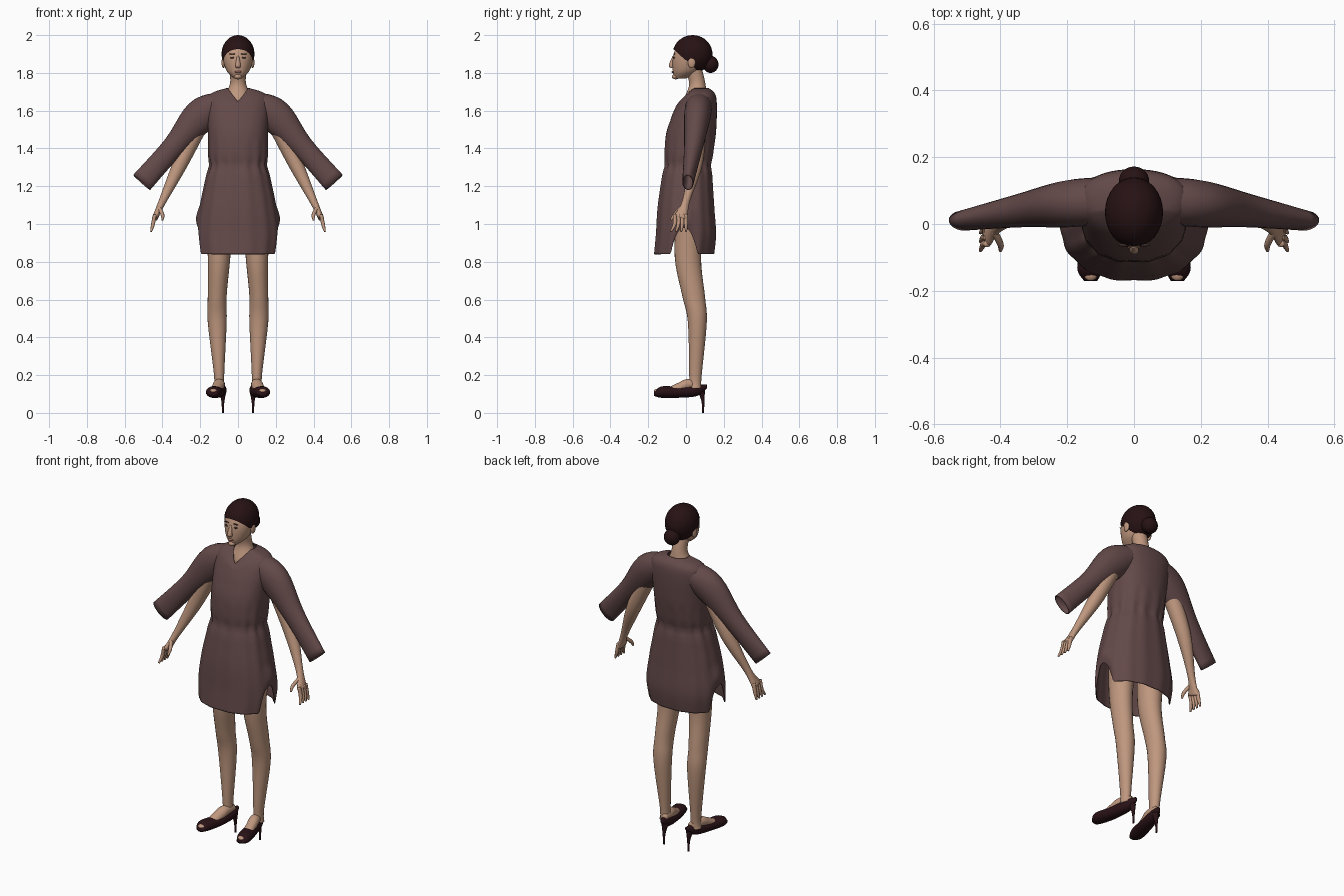
import bpy, bmesh, math
from mathutils import Vector, Matrix

if "Cube" in bpy.data.objects:
    bpy.data.objects.remove(bpy.data.objects["Cube"])


def material(name, red, green, blue):
    mat = bpy.data.materials.new(name)
    mat.use_nodes = True
    mat.diffuse_color = (red, green, blue, 1)
    bsdf = mat.node_tree.nodes["Principled BSDF"]
    bsdf.inputs["Base Color"].default_value = mat.diffuse_color
    bsdf.inputs["Roughness"].default_value = .8
    return mat


SKIN = material("skin", .52, .31, .21)
CLOTH = material("mauve cloth", .125, .066, .066)
HAIR = material("dark brown hair", .02, .006, .007)
LEATHER = material("dark leather", .022, .006, .008)
LIPS = material("lips", .36, .15, .12)
EYES = material("eyes", .05, .03, .025)
X_AXIS, Y_AXIS, Z_AXIS = Matrix.Identity(3)
LEVEL = (X_AXIS, Y_AXIS)
UPRIGHT = (X_AXIS, Z_AXIS)


def finish(bm, name, mat, mirror=False, thickness=0):
    bmesh.ops.recalc_face_normals(bm, faces=bm.faces)
    for face in bm.faces:
        face.smooth = True
    mesh = bpy.data.meshes.new(name)
    bm.to_mesh(mesh)
    bm.free()
    mesh.materials.append(mat)
    obj = bpy.data.objects.new(name, mesh)
    bpy.context.collection.objects.link(obj)
    if mirror:
        obj.modifiers.new("other side", "MIRROR").use_mirror_merge = False
    if thickness:
        obj.modifiers.new("thickness", "SOLIDIFY").thickness = thickness


def smooth_rings(keys, steps):
    """Pass a smooth curve through key rings (x, y, z, radius[, depth radius])."""
    keys = [Vector((*key[:4], key[-1])) for key in keys]
    last = len(keys) - 1
    slopes = [(keys[min(i + 1, last)] - keys[max(i - 1, 0)]) / 2 for i in range(last + 1)]
    rings = []
    for i in range(last):
        for step in range(steps):
            t = step / steps
            ease = t * t * (3 - 2 * t)
            rings.append(keys[i].lerp(keys[i + 1], ease)
                         + slopes[i] * t * (1 - t) ** 2
                         - slopes[i + 1] * t * t * (1 - t))
    return rings + [keys[last]]


def loft(name, keys, mat, axes=None, sides=24, steps=5, power=2, caps=True,
         shape=None, **options):
    """Skin the rings; without fixed axes they turn to follow the path."""
    bm = bmesh.new()
    rings = smooth_rings(keys, steps)
    centres = [Vector(ring[:3]) for ring in rings]
    loops = []
    for i, (centre, ring) in enumerate(zip(centres, rings)):
        if axes:
            across, depth = axes
        else:
            ahead = centres[min(i + 1, len(centres) - 1)]
            along = (ahead - centres[max(i - 1, 0)]).normalized()
            depth = (Y_AXIS - along * along.y).normalized()
            across = depth.cross(along)
        loop = []
        for k in range(sides):
            angle = math.tau * k / sides
            cosine, sine = math.cos(angle), math.sin(angle)
            u = math.copysign(abs(cosine) ** (2 / power), cosine) * ring[3]
            v = math.copysign(abs(sine) ** (2 / power), sine) * ring[4]
            point = centre + across * u + depth * v
            loop.append(bm.verts.new(shape(point, angle) if shape else point))
        loops.append(loop)
    for lower, upper in zip(loops, loops[1:]):
        for k in range(sides):
            after = (k + 1) % sides
            bm.faces.new((lower[k], lower[after], upper[after], upper[k]))
    if caps:
        bm.faces.new(loops[0])
        bm.faces.new(loops[-1])
    finish(bm, name, mat, **options)


def ball(name, location, size, mat, cut=None, **options):
    bm = bmesh.new()
    bmesh.ops.create_uvsphere(
        bm, u_segments=32, v_segments=20, radius=1,
        matrix=Matrix.LocRotScale(Vector(location), None, Vector(size)))
    if cut:
        point, normal = cut
        bmesh.ops.bisect_plane(bm, geom=bm.verts[:] + bm.edges[:] + bm.faces[:],
                               plane_co=point, plane_no=normal, clear_outer=True)
    finish(bm, name, mat, **options)


# Dress shell: V neck, gathered waist and rounded slits at the sides of the hem
COLLAR, CHEST, WAIST, HIP, HEM = 1.72, 1.55, 1.31, 1.1, .84


def drape(point, angle):
    cosine, sine = math.cos(angle), math.sin(angle)
    pinch = math.exp(-((point.z - WAIST) / .03) ** 2)
    folds = .01 + .02 * pinch if point.z < CHEST - .1 else 0
    scale = 1 - .07 * pinch + folds * math.cos(14 * angle)
    point.x *= scale
    point.y *= scale
    if point.z > CHEST and sine < 0:
        neckline = max(0, 1 - abs(cosine) / .9)
        dip = .07 * neckline * (point.z - CHEST) / (COLLAR - CHEST)
        point.z -= dip
        point.y -= .7 * dip
    elif point.z < HIP:
        slit = max(0, 1 - (sine / .4) ** 2)
        point.z += .14 * slit * (HIP - point.z) / (HIP - HEM)
    return point


loft("dress", [(0, .07, COLLAR, .06, .05), (0, .07, 1.67, .16, .09),
               (0, .03, 1.5, .16, .13), (0, .01, WAIST, .16, .13),
               (0, 0, HIP, .2, .15), (0, 0, .95, .22, .16), (0, -.01, HEM, .21, .16)],
     CLOTH, LEVEL, sides=112, steps=8, power=2.3, caps=False, shape=drape,
     thickness=.005)

# Wide open sleeves
loft("sleeve", [(.1, .07, 1.63, .07), (.2, .06, 1.57, .09, .07),
                (.34, .04, 1.41, .06, .05), (.51, .01, 1.22, .06, .03)],
     CLOTH, caps=False, mirror=True, thickness=.005)

# Arms, with four spread fingers and a thumb
loft("arm", [(.17, .06, 1.6, .05), (.3, .05, 1.33, .04), (.4, 0, 1.12, .02),
             (.44, -.03, 1.03, .015, .04)], SKIN, mirror=True)
for n in range(4):
    root, tip = -.06 + .02 * n, -.08 + .027 * n
    loft(f"finger_{n + 1}", [(.44, root, 1.05, .01), (.45, root, 1, .01),
                             (.46, tip, .96, .005)], SKIN, sides=10, mirror=True)
loft("thumb", [(.42, -.02, 1.09, .01), (.4, -.06, 1.05, .01), (.4, -.08, 1.02, .005)],
     SKIN, sides=10, mirror=True)

# Legs and feet
loft("leg", [(.1, .03, HIP, .08), (.1, .01, .83, .06, .07), (.11, .04, .62, .05, .06),
             (.11, .06, .48, .05), (.1, .05, .2, .027, .033), (.1, .05, .13, .03)],
     SKIN, LEVEL, mirror=True)
loft("foot", [(.09, .08, .15, .02), (.1, .01, .15, .03), (.11, -.04, .13, .03),
              (.12, -.09, .115, .03, .02)], SKIN, UPRIGHT, mirror=True)

# Peep-toe stiletto shoes
loft("shoe", [(.08, .11, .14, .01), (.09, .06, .12, .03), (.11, -.04, .11, .04, .03),
              (.13, -.13, .11, .04, .03), (.13, -.17, .1, .02, .01)],
     LEATHER, UPRIGHT, mirror=True)
loft("stiletto_heel", [(.08, .08, .12, .02), (.08, .09, .06, .008), (.08, .09, 0, .005)],
     LEATHER, LEVEL, sides=12, mirror=True)
ball("toes", (.13, -.15, .115), (.02, .02, .012), SKIN, mirror=True)

# Neck and upper chest
loft("neck", [(0, .04, 1.6, .1, .05), (0, .05, 1.66, .08, .06), (0, .06, 1.74, .043),
              (0, .04, 1.82, .045)], SKIN, LEVEL)

# Head and face
loft("head", [(0, -.03, 1.77, .02, .03), (0, 0, 1.81, .06, .07), (0, .02, 1.88, .08, .09),
              (0, .03, 1.94, .07, .08), (0, .03, 1.98, .04, .05)], SKIN, LEVEL, sides=32)
loft("nose", [(0, -.065, 1.89, .006), (0, -.077, 1.84, .014), (0, -.07, 1.825, .01)],
     SKIN, LEVEL, sides=12)
ball("chin", (0, -.055, 1.78), (.02, .02, .014), SKIN)
ball("ear", (.077, .03, 1.855), (.01, .02, .03), SKIN, mirror=True)
ball("eye", (.03, -.063, 1.88), (.012, .005, .005), EYES, mirror=True)
ball("eyebrow", (.03, -.062, 1.9), (.017, .005, .003), EYES, mirror=True)
ball("lips", (0, -.069, 1.805), (.02, .007, .006), LIPS)

# Pulled-back hair and low bun
ball("hair", (0, .035, 1.9), (.087, .105, .1), HAIR,
     cut=((0, -.065, 1.925), (0, -.68, -.73)))
ball("hair_bun", (0, .13, 1.845), (.045, .042, .045), HAIR)
